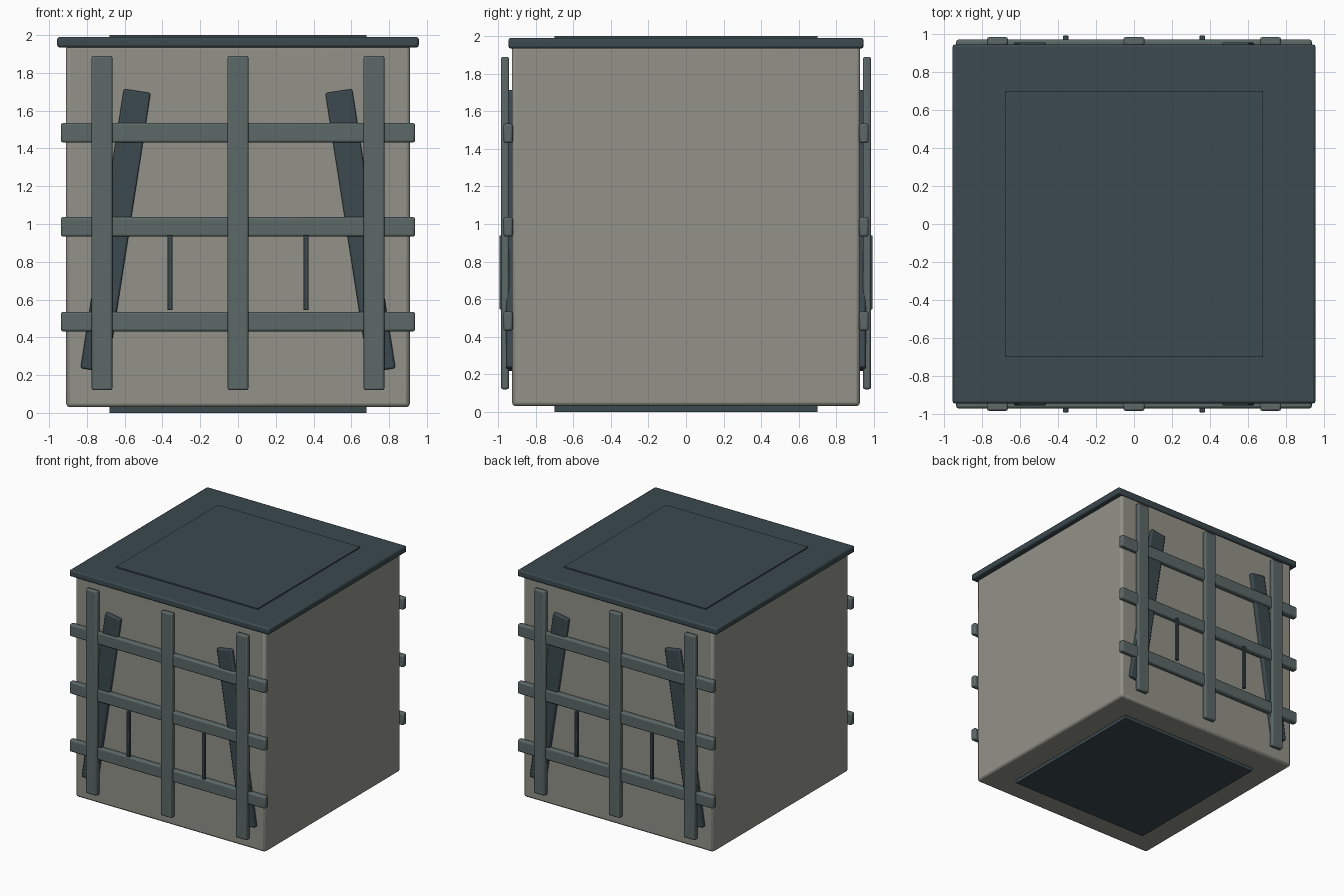
import bpy
import math

if "Cube" in bpy.data.objects:
    bpy.data.objects.remove(bpy.data.objects["Cube"])


def material(name, rgb):
    m = bpy.data.materials.new(name)
    m.diffuse_color = (*rgb, 1.0)
    m.use_nodes = True
    m.node_tree.nodes["Principled BSDF"].inputs["Base Color"].default_value = m.diffuse_color
    return m


STONE = material("warm_grey", (0.29, 0.29, 0.25))
SLATE = material("slate_grey", (0.105, 0.138, 0.136))
DARK = material("dark_blue_grey", (0.044, 0.067, 0.077))


def box(name, lo, hi, mat, bevel=0.0, tilt=0.0):
    """Box between two corners, bevelled, optionally tilted about y."""
    size = [b - a for a, b in zip(lo, hi)]
    centre = [(a + b) / 2 for a, b in zip(lo, hi)]
    bpy.ops.mesh.primitive_cube_add(size=1, location=centre)
    ob = bpy.context.object
    ob.name = name
    ob.scale = size
    bpy.ops.object.transform_apply(location=False, rotation=False, scale=True)
    ob.rotation_euler.y = tilt
    ob.data.materials.append(mat)
    if bevel:
        mod = ob.modifiers.new("soft_edges", 'BEVEL')
        mod.width = bevel
        mod.segments = 2
        bpy.ops.object.shade_smooth_by_angle(angle=math.radians(35))
    return ob


# Main crate, lid and the inset-looking plates
box("crate_body", (-0.91, -0.927, 0.03), (0.91, 0.927, 1.95), STONE, 0.02)
box("lid", (-0.957, -0.946, 1.935), (0.957, 0.946, 1.99), DARK, 0.012)
box("top_plate", (-0.68, -0.70, 1.97), (0.68, 0.70, 2.0), DARK)
box("bottom_plate", (-0.68, -0.70, 0.0), (0.68, 0.70, 0.05), DARK)

# Lattice on the front and the back
for side, label in ((-1, "front"), (1, "back")):
    def panel(name, x0, x1, near, far, z0, z1, mat, bevel, tilt=0.0):
        y0, y1 = sorted((side * near, side * far))
        box(f"{label}_{name}", (x0, y0, z0), (x1, y1, z1), mat, bevel, tilt)

    for x in (-0.72, 0.0, 0.72):
        panel("upright_slat", x - 0.055, x + 0.055, 0.942, 0.985,
              0.12, 1.89, SLATE, 0.01)
    for z in (0.483, 0.985, 1.483):
        panel("cross_rail", -0.938, 0.938, 0.922, 0.972,
              z - 0.052, z + 0.052, SLATE, 0.012)
    for s in (-1, 1):
        panel("slanted_brace", s * 0.648 - 0.072, s * 0.648 + 0.072, 0.915, 0.958,
              0.217, 1.713, DARK, 0.01, -s * math.radians(8.8))
        panel("thin_rod", s * 0.36 - 0.014, s * 0.36 + 0.014, 0.968, 0.993,
              0.545, 0.94, DARK, 0.004)
